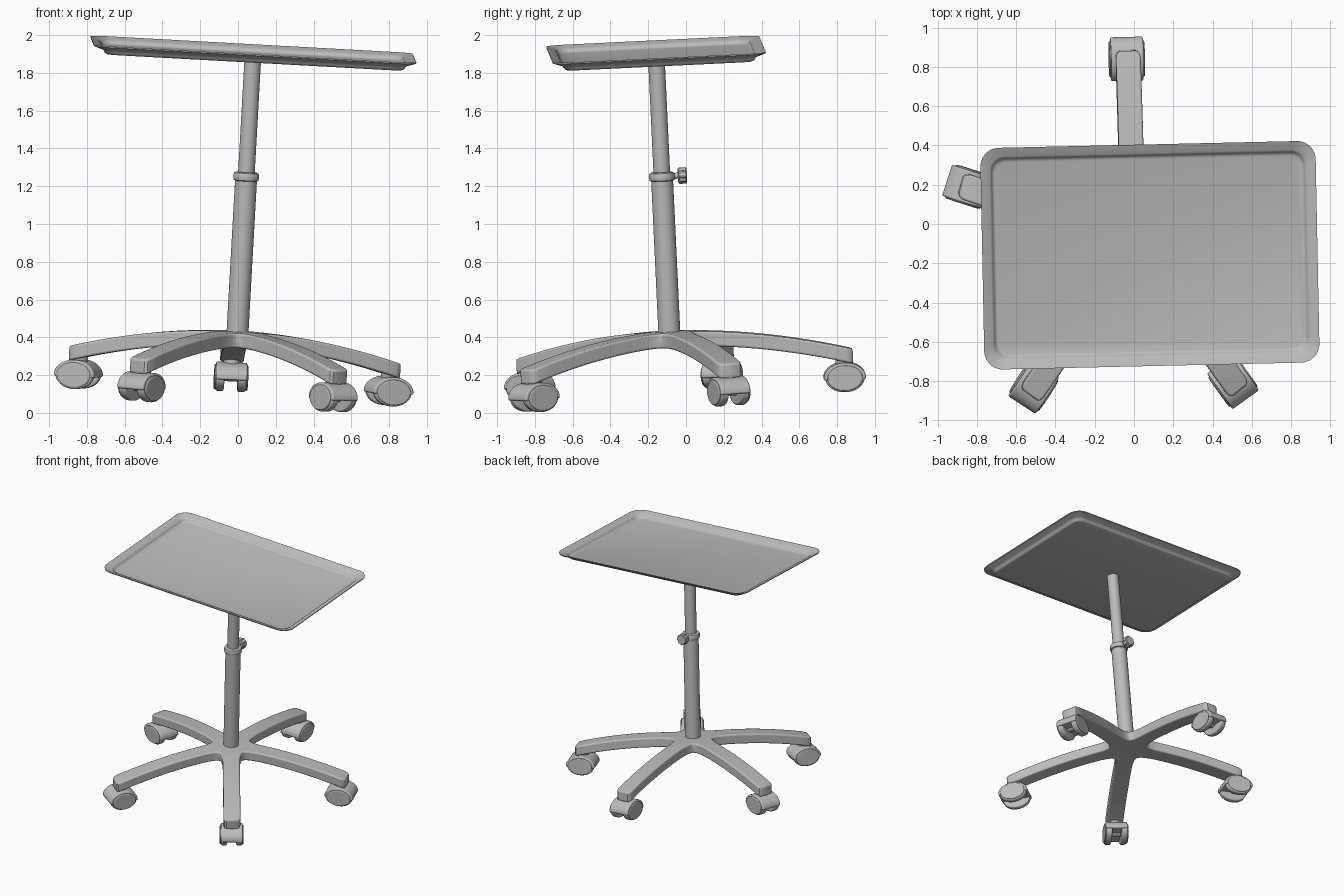
import bpy, bmesh, math
from mathutils import Matrix, Vector

cube = bpy.data.objects.get("Cube")
if cube:
    bpy.data.objects.remove(cube, do_unlink=True)

# One painted metal colour
grey = bpy.data.materials.new("light_grey_metal")
grey.use_nodes = True
COLOUR = (0.5, 0.5, 0.5, 1)
grey.diffuse_color = COLOUR
grey.node_tree.nodes["Principled BSDF"].inputs["Base Color"].default_value = COLOUR

# The whole stand leans slightly about its hub
HUB = Vector((0, 0, 0.42))
LEAN = (Matrix.Translation((-0.003, -0.088, 0.42))
        @ Matrix.Rotation(math.radians(3.2), 4, 'Y')
        @ Matrix.Rotation(math.radians(2.7), 4, 'X')
        @ Matrix.Rotation(math.radians(1.3), 4, 'Z')
        @ Matrix.Translation(-HUB))


def finish(name, bm, place=Matrix(), bevel=0, angle=35):
    bmesh.ops.remove_doubles(bm, verts=bm.verts, dist=1e-5)
    bmesh.ops.recalc_face_normals(bm, faces=bm.faces)
    me = bpy.data.meshes.new(name)
    bm.to_mesh(me)
    bm.free()
    me.transform(LEAN @ place)
    me.materials.append(grey)
    ob = bpy.data.objects.new(name, me)
    bpy.context.collection.objects.link(ob)
    if bevel:
        m = ob.modifiers.new("bevel", 'BEVEL')
        m.width, m.segments, m.limit_method = bevel, 3, 'ANGLE'
        m.angle_limit = math.radians(40)
    bpy.ops.object.select_all(action='DESELECT')
    ob.select_set(True)
    bpy.context.view_layer.objects.active = ob
    bpy.ops.object.shade_smooth_by_angle(angle=math.radians(angle))
    return ob


def bridge(bm, loops, caps=True):
    """Skin matching closed point loops."""
    rings = [[bm.verts.new(p) for p in lp] for lp in loops]
    for a, b in zip(rings, rings[1:]):
        n = len(a)
        for i in range(n):
            j = (i + 1) % n
            bm.faces.new((a[i], a[j], b[j], b[i]))
    if caps:
        bm.faces.new(rings[0])
        bm.faces.new(rings[-1])


def lathe(name, profile, place=Matrix(), n=40, **kw):
    """Turn (radius, height) points about z."""
    bm = bmesh.new()
    bridge(bm, [[(r * math.cos(2 * math.pi * i / n), r * math.sin(2 * math.pi * i / n), z)
                 for i in range(n)] for r, z in profile])
    return finish(name, bm, place, **kw)


# Star base: five arched legs flowing out of one hub
def leg_top(r):
    return 0.432 - 0.165 * r ** 1.9


bm = bmesh.new()
inner = [(0.12, 0.0872), (0.135, 0.078), (0.16, 0.07), (0.2, 0.065), (0.25, 0.063)]
outer = [(0.25 + 0.063 * i, 0.063) for i in range(1, 11)]
sections = [(0, 0)] + inner + outer + [(0.9, 0.056), (0.91, 0.042)]
sections[1] = (0.12, 0.12 * math.tan(math.pi / 5))
for k in range(5):
    turn = Matrix.Rotation(math.pi / 2 + k * math.tau / 5, 4, 'Z')
    rows = []
    for r, w in sections:
        top, low = leg_top(r), leg_top(r) - 0.078
        rows.append([bm.verts.new(turn @ Vector(p)) for p in
                     ((r, -w, top), (r, w, top), (r, w, low), (r, -w, low))])
    for s, (a, b) in enumerate(zip(rows, rows[1:])):
        if s == 0:
            bm.faces.new((a[0], b[0], b[1]))
            bm.faces.new((a[2], b[2], b[3]))
            continue
        for i in range(4):
            j = (i + 1) % 4
            bm.faces.new((a[i], a[j], b[j], b[i]))
    bm.faces.new(rows[-1])
STRETCH = Matrix.Diagonal((1, 1.06, 1, 1))
finish("star_base", bm, STRETCH, bevel=0.016)


# Twin-wheel casters, rolling along each leg
def caster_part(name, radius, y0, y1, place, half=False, bevel=0.01):
    bm = bmesh.new()
    n = 32
    if half:
        pts = [(radius * math.cos(math.pi * i / n), radius * math.sin(math.pi * i / n))
               for i in range(n + 1)]
        pts = [(radius, -0.012)] + pts + [(-radius, -0.012)]
        pts.reverse()
    else:
        pts = [(radius * math.cos(math.tau * i / n), radius * math.sin(math.tau * i / n))
               for i in range(n)]
    bridge(bm, [[(x, y, z) for x, z in pts] for y in (y0, y1)])
    return finish(name, bm, place, bevel=bevel)


for k in range(5):
    a = math.pi / 2 + k * math.tau / 5
    x, y = 0.865 * math.cos(a), 0.865 * 1.06 * math.sin(a)
    here = Matrix.Translation((x, y, 0.143)) @ Matrix.Rotation(math.atan2(y, x), 4, 'Z')
    flat = here @ Matrix.Diagonal((1, 1, 0.72, 1))
    caster_part(f"caster_hood_{k}", 0.112, -0.083, 0.083, flat, half=True)
    for side, tag in ((-1, "a"), (1, "b")):
        caster_part(f"caster_wheel_{k}{tag}", 0.104, side * 0.036, side * 0.08, flat)
        caster_part(f"caster_cap_{k}{tag}", 0.093, side * 0.078, side * 0.09, flat, bevel=0.006)
    caster_part(f"caster_axle_{k}", 0.03, -0.05, 0.05, flat, bevel=0)
    lathe(f"caster_stem_{k}", [(0.045, 0.06), (0.045, 0.145)], here, n=24)

# Telescopic column with locking collar
lathe("lower_column", [(0.058, 0.36), (0.058, 1.235)])
lathe("upper_column", [(0.044, 1.2), (0.044, 1.885)])
lathe("collar", [(0.058, 1.23), (0.066, 1.234), (0.068, 1.244), (0.068, 1.262),
                 (0.064, 1.272), (0.055, 1.277), (0.044, 1.277)])

# Ridged locking knob behind the collar
back = Matrix.Translation((0, 0, 1.254)) @ Matrix.Rotation(-math.pi / 2, 4, 'X')
lathe("knob_stem", [(0.016, 0.05), (0.016, 0.1)], back, n=20)
bm = bmesh.new()
teeth = 18
bridge(bm, [[((rad - 0.005 * (i // 2 % 2)) * math.cos(math.pi * i / (2 * teeth) * 2),
              (rad - 0.005 * (i // 2 % 2)) * math.sin(math.pi * i / (2 * teeth) * 2), z)
             for i in range(2 * teeth)]
            for rad, z in ((0.038, 0.085), (0.044, 0.091), (0.044, 0.126), (0.038, 0.132))])
finish("locking_knob", bm, back)


# Instrument tray: floor, rounded wall and sloping flange
def rounded_loop(inset, z, n=10):
    hx, hy, r = 0.855 - inset, 0.565 - inset, max(0.095 - inset * 0.45, 0.03)
    pts = []
    for q, (sx, sy) in enumerate(((1, 1), (-1, 1), (-1, -1), (1, -1))):
        for i in range(n + 1):
            a = (q + i / n) * math.pi / 2
            pts.append((sx * (hx - r) + r * math.cos(a), sy * (hy - r) + r * math.sin(a), z))
    return pts


RIM = 1.929
upper = [(0, 0), (0.045, -0.016), (0.053, -0.021), (0.058, -0.03), (0.064, -0.037),
         (0.075, -0.041)]
lower = [(d + 0.001, z - 0.007) for d, z in upper]
bm = bmesh.new()
bridge(bm, [rounded_loop(d, RIM + z) for d, z in lower[::-1] + upper])
finish("tray", bm, angle=50)
